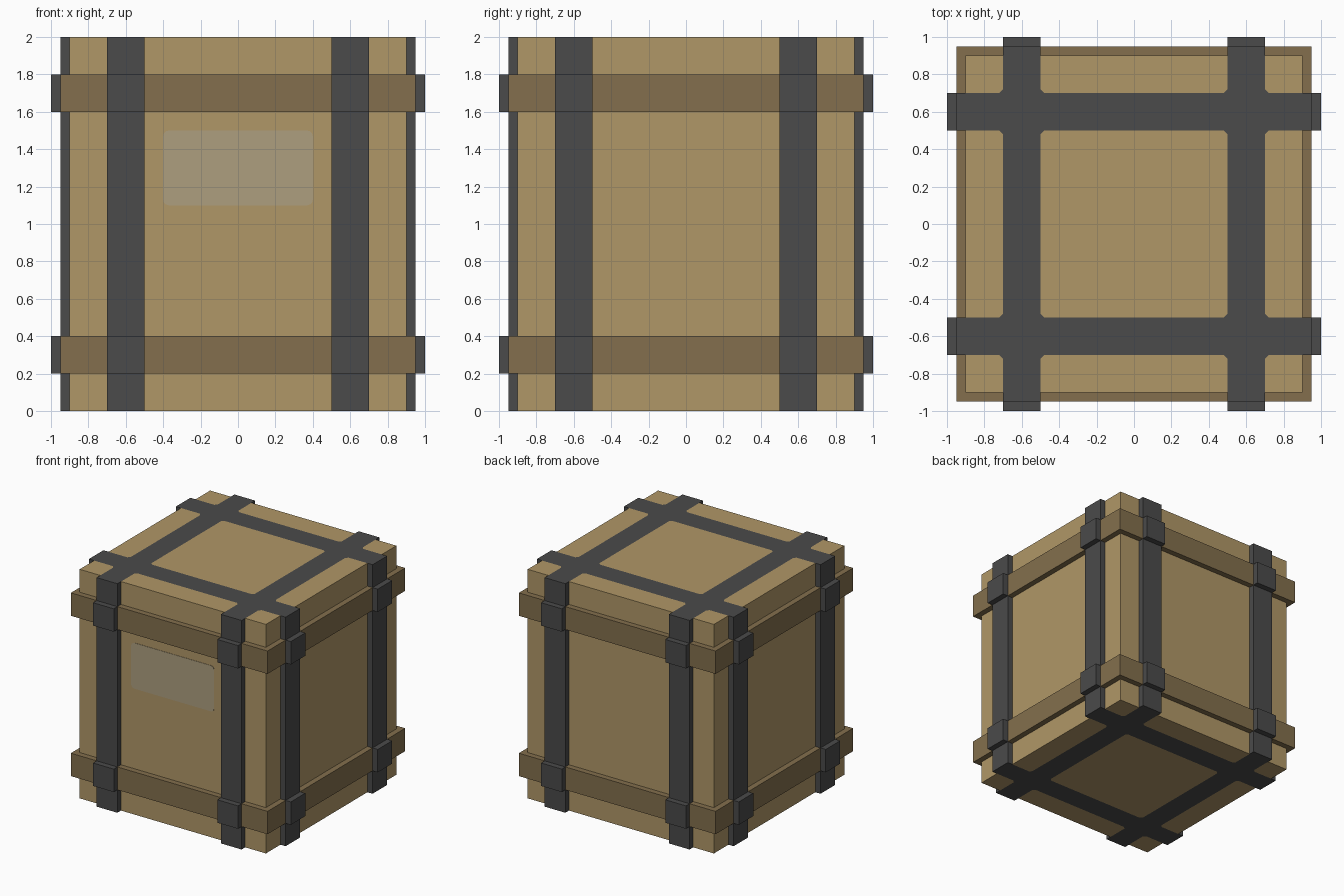
import bpy, bmesh, math
from mathutils import Matrix, Vector

if "Cube" in bpy.data.objects:
    bpy.data.objects.remove(bpy.data.objects["Cube"])


def material(name, rgb):
    m = bpy.data.materials.new(name)
    m.diffuse_color = (*rgb, 1)
    m.use_nodes = True
    m.node_tree.nodes["Principled BSDF"].inputs["Base Color"].default_value = m.diffuse_color
    return m


TAN = material("tan wood", (0.434, 0.309, 0.136))
BROWN = material("brown wood", (0.227, 0.159, 0.074))
DARK = material("dark metal", (0.069, 0.069, 0.069))
PALE = material("pale label", (0.423, 0.345, 0.212))


def finish(name, bm, *mats):
    bmesh.ops.recalc_face_normals(bm, faces=bm.faces[:])
    me = bpy.data.meshes.new(name)
    bm.to_mesh(me)
    bm.free()
    for m in mats:
        me.materials.append(m)
    ob = bpy.data.objects.new(name, me)
    bpy.context.collection.objects.link(ob)
    return ob


def box(bm, center, size):
    mat = Matrix.Translation(center) @ Matrix.Diagonal((*size, 1))
    bmesh.ops.create_cube(bm, size=1, matrix=mat)


def prism(bm, points, offset):
    """Extrude a closed outline of 3D points along offset."""
    f = bm.faces.new([bm.verts.new(p) for p in points])
    ext = bmesh.ops.extrude_face_region(bm, geom=[f], use_keep_orig=True)
    bmesh.ops.translate(bm, vec=offset,
                        verts=[g for g in ext["geom"] if isinstance(g, bmesh.types.BMVert)])


# Crate body: flush strap grid on its top and bottom, cut into the faces
bm = bmesh.new()
box(bm, (0, 0, 1), (1.8, 1.8, 2))
for axis in (Vector((1, 0, 0)), Vector((0, 1, 0))):
    for d in (-0.7, -0.5, 0.5, 0.7):
        bmesh.ops.bisect_plane(bm, geom=bm.verts[:] + bm.edges[:] + bm.faces[:],
                               plane_co=axis * d, plane_no=axis)
bm.normal_update()
for f in bm.faces:
    c = f.calc_center_median()
    in_strap = any(0.5 < abs(v) < 0.7 for v in (c.x, c.y))
    f.material_index = int(abs(f.normal.z) > 0.5 and in_strap)
# softened panel corners where straps cross
corners = [v for v in bm.verts if abs(v.co.x) < 0.8 and abs(v.co.y) < 0.8]
cut = bmesh.ops.bevel(bm, geom=corners, offset=0.02, segments=1, affect='VERTICES')
for f in cut["faces"]:
    if f.calc_area() < 0.002:
        f.material_index = 1
finish("crate_body", bm, TAN, DARK)

# Wooden bands around the crate
for name, z in (("lower_band", 0.3), ("upper_band", 1.7)):
    bm = bmesh.new()
    box(bm, (0, 0, z), (1.9, 1.9, 0.2))
    finish(name, bm, BROWN)

# Vertical straps that step out over the bands, two on each side
profile = [(0.9, 0), (0.95, 0), (0.95, 0.2), (1, 0.2), (1, 0.4), (0.95, 0.4),
           (0.95, 1.6), (1, 1.6), (1, 1.8), (0.95, 1.8), (0.95, 2), (0.9, 2)]
for i, side in enumerate(("front", "right", "back", "left")):
    bm = bmesh.new()
    for x in (-0.7, 0.5):
        prism(bm, [(x, -out, z) for out, z in profile], (0.2, 0, 0))
    bm.transform(Matrix.Rotation(i * math.pi / 2, 4, 'Z'))
    finish(side + "_straps", bm, DARK)

# Rounded label on the front
r = 0.03
outline = []
for k, (cx, cz) in enumerate(((0.4 - r, 1.5 - r), (-0.4 + r, 1.5 - r),
                              (-0.4 + r, 1.1 + r), (0.4 - r, 1.1 + r))):
    for j in range(4):
        a = (k + j / 3) * math.pi / 2
        outline.append((cx + r * math.cos(a), -0.899, cz + r * math.sin(a)))
bm = bmesh.new()
prism(bm, outline, (0, -0.004, 0))
finish("front_label", bm, PALE)
